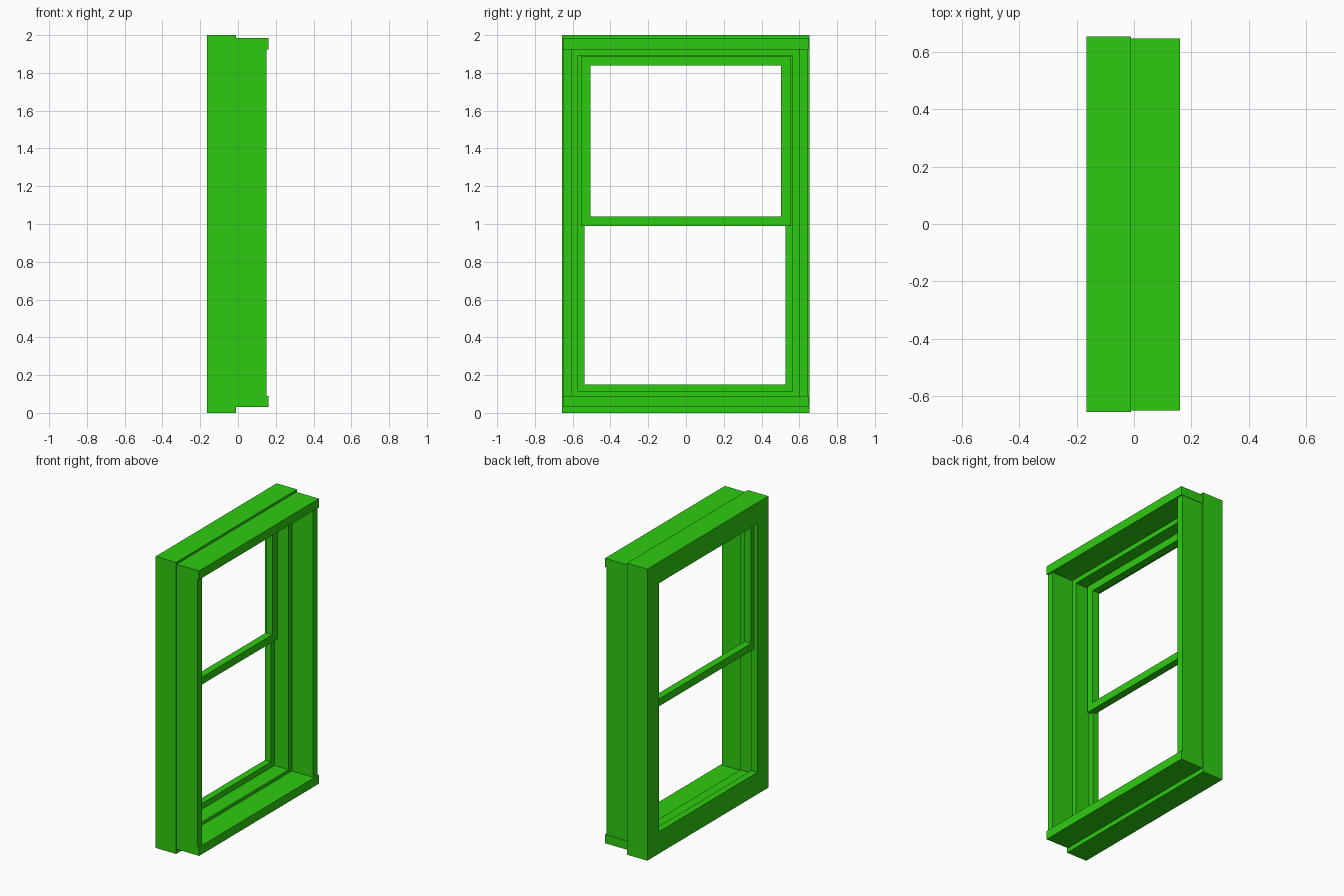
import bpy
import bmesh

cube = bpy.data.objects.get("Cube")
if cube:
    bpy.data.objects.remove(cube, do_unlink=True)

green = bpy.data.materials.new("bright green")
green.use_nodes = True
colour = (0.027, 0.60, 0.005, 1)
green.diffuse_color = colour
green.node_tree.nodes["Principled BSDF"].inputs["Base Color"].default_value = colour


def finish(name, bm):
    bmesh.ops.recalc_face_normals(bm, faces=bm.faces)
    mesh = bpy.data.meshes.new(name)
    bm.to_mesh(mesh)
    bm.free()
    mesh.materials.append(green)
    obj = bpy.data.objects.new(name, mesh)
    bpy.context.collection.objects.link(obj)


def frame(name, profile):
    """Sweep a closed section of (x, y0, y1, z0, z1) rings around a rectangle."""
    bm = bmesh.new()
    rings = [[bm.verts.new((x, y, z)) for y, z in
              ((y0, z0), (y1, z0), (y1, z1), (y0, z1))]
             for x, y0, y1, z0, z1 in profile]
    for a, b in zip(rings, rings[1:] + rings[:1]):
        for i in range(4):
            j = (i + 1) % 4
            bm.faces.new((a[i], a[j], b[j], b[i]))
    finish(name, bm)


def board(name, x0, x1, y0, y1, z0, z1):
    bm = bmesh.new()
    bmesh.ops.create_cube(bm, size=1)
    for v in bm.verts:
        v.co = (x1 if v.co.x > 0 else x0,
                y1 if v.co.y > 0 else y0,
                z1 if v.co.z > 0 else z0)
    finish(name, bm)


# Rear frame with a rebated inner edge
back, front, rebate = -0.165, -0.01, -0.118
outer = (-0.657, 0.655, 0, 2)
channel = (-0.573, 0.564, 0.112, 1.893)
opening = (-0.538, 0.528, 0.15, 1.855)
frame("main_frame", [(back, *outer), (front, *outer), (front, *channel),
                     (rebate, *channel), (rebate, *opening), (back, *opening)])

# Upper sash resting against the rebate
sash_outer = (-0.555, 0.555, 0.99, 1.89)
sash_inner = (-0.506, 0.504, 1.04, 1.84)
frame("upper_sash", [(-0.14, *sash_outer), (-0.09, *sash_outer),
                     (-0.09, *sash_inner), (-0.14, *sash_inner)])

# Casing: head and sill boards project slightly past the side boards
board("head_board", front, 0.161, -0.651, 0.648, 1.925, 1.985)
board("sill_board", front, 0.161, -0.651, 0.648, 0.03, 0.09)
board("left_side_board", front, 0.15, 0.598, 0.645, 0.09, 1.925)
board("right_side_board", front, 0.15, -0.651, -0.606, 0.09, 1.925)
